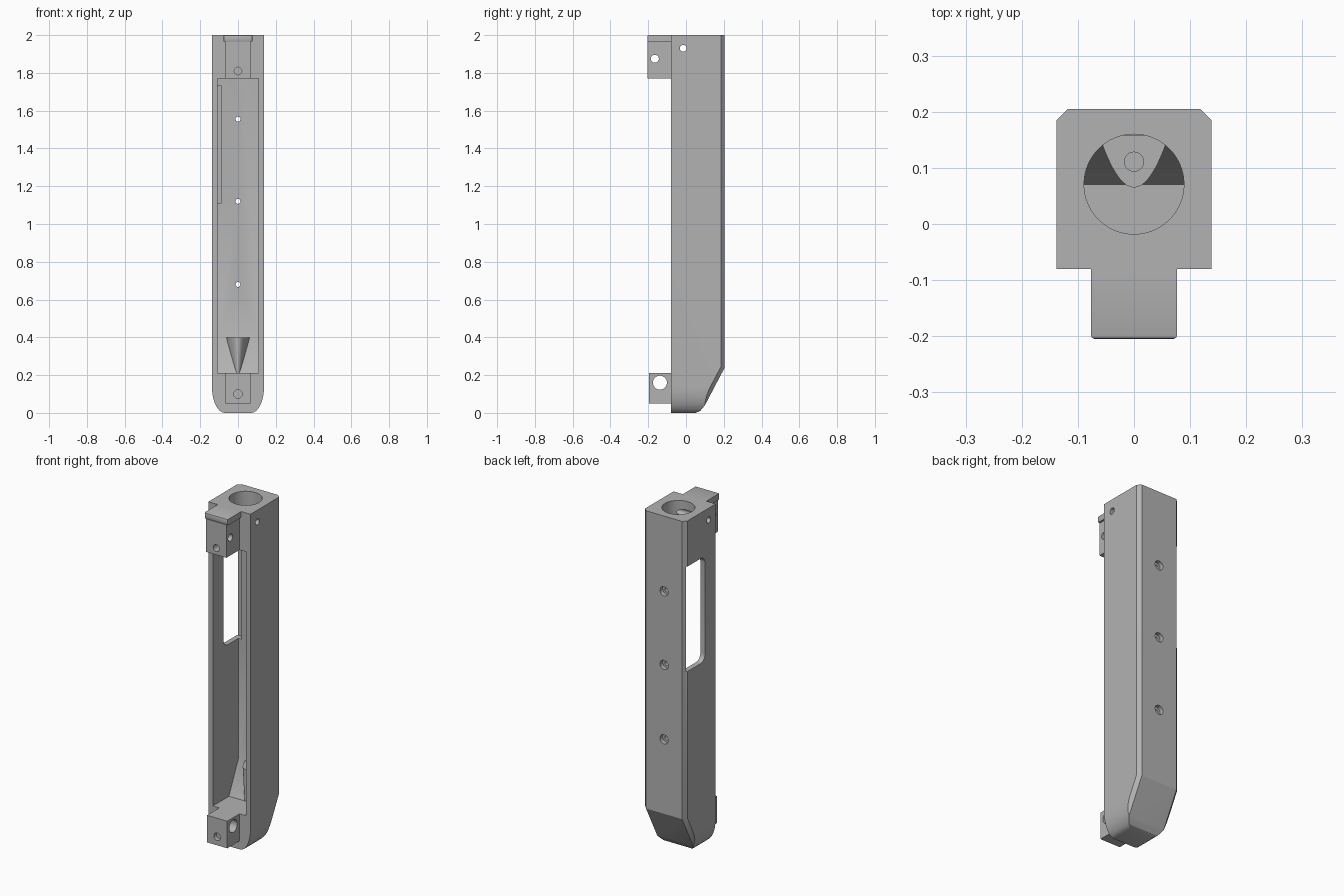
import bpy, bmesh
from math import cos, sin, pi
from mathutils import Matrix, Vector

cube = bpy.data.objects.get("Cube")
if cube:
    bpy.data.objects.remove(cube, do_unlink=True)

grey = bpy.data.materials.new("plain_grey")
grey.use_nodes = True
colour = (0.45, 0.45, 0.45, 1)
grey.diffuse_color = colour
grey.node_tree.nodes["Principled BSDF"].inputs["Base Color"].default_value = colour


def to_object(bm, name):
    bmesh.ops.recalc_face_normals(bm, faces=bm.faces[:])
    mesh = bpy.data.meshes.new(name)
    bm.to_mesh(mesh)
    bm.free()
    ob = bpy.data.objects.new(name, mesh)
    bpy.context.collection.objects.link(ob)
    mesh.materials.append(grey)
    return ob


def prism(points, axis, low, high):
    """Extrude a flat outline along x or y; outline is in the other two axes."""
    bm = bmesh.new()
    place = (lambda p: (low, p[0], p[1])) if axis == "X" else (lambda p: (p[0], low, p[1]))
    face = bm.faces.new([bm.verts.new(place(p)) for p in points])
    step = Vector((high - low, 0, 0)) if axis == "X" else Vector((0, high - low, 0))
    new = bmesh.ops.extrude_face_region(bm, geom=[face])["geom"]
    bmesh.ops.translate(bm, verts=[v for v in new if isinstance(v, bmesh.types.BMVert)], vec=step)
    return bm


def box(name, low, high, bevel=0):
    bm = prism([(low[1], low[2]), (high[1], low[2]), (high[1], high[2]), (low[1], high[2])],
               "X", low[0], high[0])
    if bevel:
        front = [e for e in bm.edges if all(v.co.y < low[1] + 0.001 for v in e.verts)]
        bmesh.ops.bevel(bm, geom=front, offset=bevel, segments=2, profile=0.5, affect="EDGES")
    return to_object(bm, name)


def rod(axis, centre, radius, length, sides=40):
    bm = bmesh.new()
    bmesh.ops.create_cone(bm, cap_ends=True, segments=sides, radius1=radius, radius2=radius, depth=length)
    turn = {"X": Matrix.Rotation(pi / 2, 4, "Y"), "Y": Matrix.Rotation(pi / 2, 4, "X"),
            "Z": Matrix.Identity(4)}[axis]
    bmesh.ops.transform(bm, matrix=Matrix.Translation(centre) @ turn, verts=bm.verts[:])
    return to_object(bm, "cutter")


def combine(ob, tool, operation="DIFFERENCE"):
    mod = ob.modifiers.new("cut", "BOOLEAN")
    mod.operation, mod.object, mod.solver = operation, tool, "EXACT"
    bpy.context.view_layer.update()
    bpy.context.view_layer.objects.active = ob
    bpy.ops.object.modifier_apply(modifier=mod.name)
    bpy.data.objects.remove(tool, do_unlink=True)


# Body: side profile with sloped back foot and chamfered back corners
W, FRONT, BACK = 0.138, -0.08, 0.205
side = [(FRONT, 0), (0.05, 0), (0.075, 0.01), (0.1, 0.04), (BACK, 0.24), (BACK, 2), (FRONT, 2)]
bm = prism(side, "X", -W, W)
corners = [e for e in bm.edges
           if abs(e.verts[0].co.x - e.verts[1].co.x) < 0.001 and all(v.co.y > 0.04 for v in e.verts)]
bmesh.ops.bevel(bm, geom=corners, offset=0.02, segments=1, affect="EDGES")
body = to_object(bm, "body")

# Rounded foot seen from the front
arc = [(0.07 + 0.068 * sin(t * pi / 16), 0.14 - 0.14 * cos(t * pi / 16)) for t in range(9)]
outline = arc + [(0.2, 0.14), (0.2, 2.1)]
outline = outline + [(-x, z) for x, z in reversed(outline)]
combine(body, to_object(prism(outline, "Y", -0.5, 0.5), "cutter"), "INTERSECT")

# Front cavity with a sloped ramp at its foot
cavity = [(-0.3, 0.21), (0.07, 0.21), (0.158, 0.4), (0.158, 1.77), (-0.3, 1.77)]
combine(body, to_object(prism(cavity, "X", -0.108, 0.108), "cutter"))

# Top bore
combine(body, rod("Z", (0, 0.071, 1.9), 0.089, 0.28, 64))

# Side window with rounded front corners
r = 0.04
window = [(0.19, 1.11), (0.19, 1.73)]
for z, start in ((1.73 - r, 0.5), (1.11 + r, 1.0)):
    for i in range(7):
        a = (start + i / 12) * pi
        window.append((0.02 + r + r * cos(a), z + r * sin(a)))
combine(body, to_object(prism(window, "X", -0.3, -0.088), "cutter"))

# Screw holes with counterbores, and the upper cross hole
for z in (0.68, 1.12, 1.555):
    combine(body, rod("Y", (0, 0.18, z), 0.013, 0.2))
    combine(body, rod("Y", (0, 0.22, z), 0.027, 0.08))
combine(body, rod("X", (0, -0.015, 1.93), 0.018, 0.5))

# Upper mounting block and its overhanging cap
upper = box("upper_block", (-0.066, -0.203, 1.77), (0.066, FRONT, 1.965))
combine(upper, rod("X", (0, -0.165, 1.875), 0.021, 0.4))
combine(upper, rod("Y", (0, -0.2, 1.81), 0.02, 0.1))
cap = box("top_cap", (-0.077, -0.205, 1.965), (0.077, FRONT, 2), 0.007)

# Lower mounting block
lower = box("lower_block", (-0.066, -0.195, 0.05), (0.066, FRONT, 0.21))
combine(lower, rod("X", (0, -0.138, 0.16), 0.037, 0.4))
combine(lower, rod("Y", (0, -0.2, 0.1), 0.022, 0.06))

# Tapered guide boss on the ramp, with a blind hole in its top
bm = bmesh.new()
for i in range(-10, 11):
    x = 0.0064 * i
    y = 0.065 + 24 * x * x
    bm.verts.new((x, y, 0.4))
    bm.verts.new((x * 0.3, 0.068 + (y - 0.065) * 0.3, 0.209))
hull = bmesh.ops.convex_hull(bm, input=bm.verts[:])
bmesh.ops.delete(bm, geom=[v for v in set(hull["geom_interior"] + hull["geom_unused"])
                           if isinstance(v, bmesh.types.BMVert)], context="VERTS")
boss = to_object(bm, "guide_boss")
combine(boss, rod("Z", (0, 0.111, 0.4), 0.017, 0.1))

# Smooth shading on curved faces, sharp elsewhere
bpy.ops.object.select_all(action="DESELECT")
for ob in (body, upper, cap, lower, boss):
    ob.select_set(True)
bpy.context.view_layer.objects.active = body
bpy.ops.object.shade_smooth_by_angle(angle=0.45)
